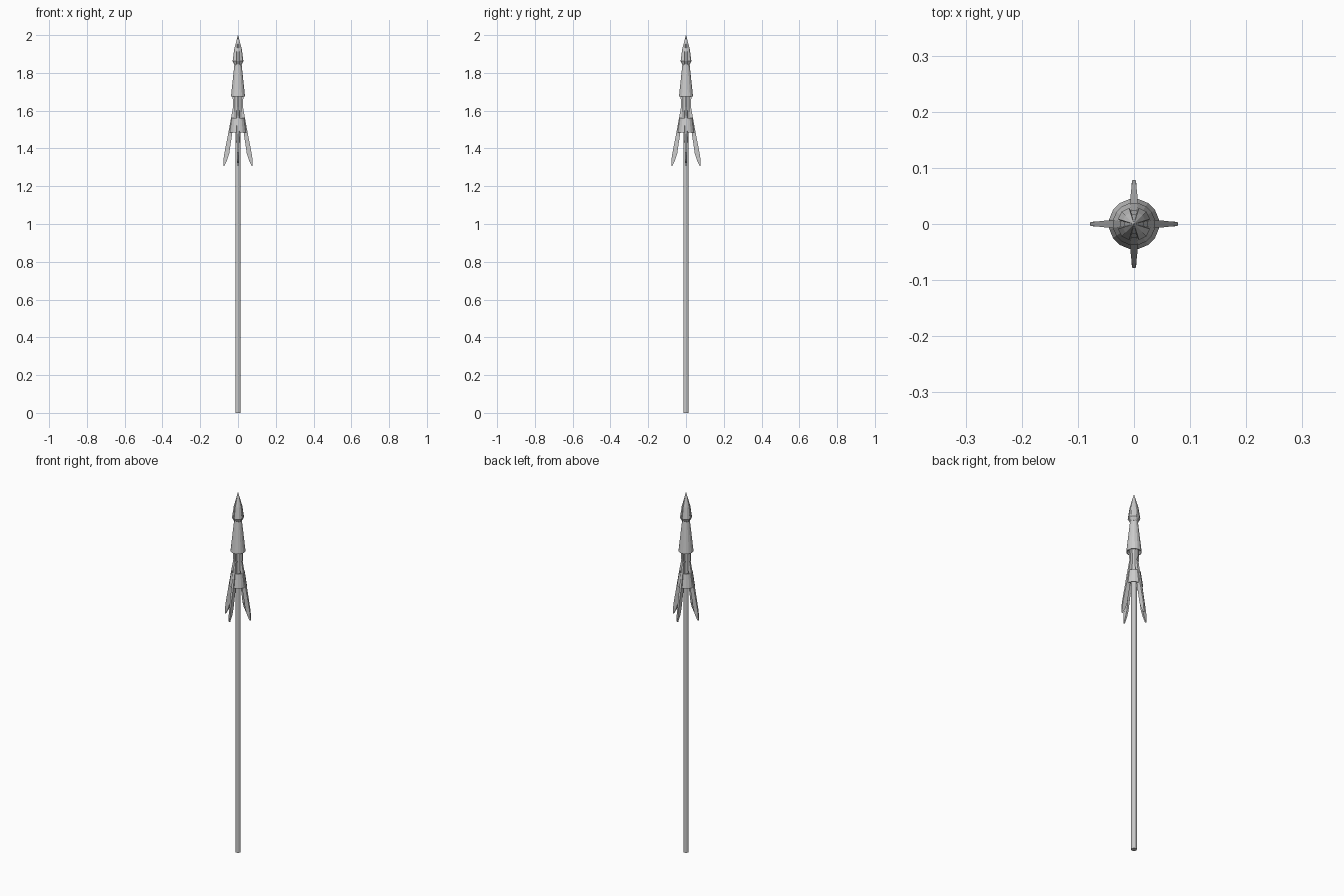
import bpy, bmesh, math

if "Cube" in bpy.data.objects:
    bpy.data.objects.remove(bpy.data.objects["Cube"])


def loft(name, rings, hollow=False):
    """Bridge a stack of equal-length point rings; cap ends, or join them if hollow."""
    bm = bmesh.new()
    loops = [[bm.verts.new(p) for p in r] for r in rings]
    pairs = list(zip(loops, loops[1:]))
    if hollow:
        pairs.append((loops[-1], loops[0]))
    n = len(loops[0])
    for a, b in pairs:
        for i in range(n):
            j = (i + 1) % n
            bm.faces.new((a[i], a[j], b[j], b[i]))
    if not hollow:
        bm.faces.new(loops[0])
        bm.faces.new(loops[-1])
    bmesh.ops.recalc_face_normals(bm, faces=bm.faces)
    mesh = bpy.data.meshes.new(name)
    bm.to_mesh(mesh)
    bm.free()
    ob = bpy.data.objects.new(name, mesh)
    bpy.context.collection.objects.link(ob)
    return ob


def ring(r, z, n=16):
    return [(r * math.cos(2 * math.pi * (i + .5) / n),
             r * math.sin(2 * math.pi * (i + .5) / n), z) for i in range(n)]


def fluted(r, z):
    """Round section with a narrow shallow groove on each of the four sides."""
    pts = []
    for k in range(4):
        for deg, f in ((-17, 1), (-14, .86), (14, .86), (17, 1), (45, 1.03)):
            a = math.radians(deg + 90 * k)
            pts.append((r * f * math.cos(a), r * f * math.sin(a), z))
    return pts


# Shaft
loft("shaft", [ring(0.014, 0, 12), ring(0.014, 1.70, 12)])

# Pointed tip with grooves
loft("tip", [fluted(0.020, 1.843), fluted(0.030, 1.862), fluted(0.021, 1.925),
             fluted(0.0006, 2.0)])

# Conical socket below the tip, recessed underneath
loft("socket", [ring(0.030, 1.69), ring(0.035, 1.674), ring(0.038, 1.674),
                ring(0.019, 1.85)])

# Flared open collar holding the barbs
loft("collar", [ring(0.034, 1.56), ring(0.045, 1.484), ring(0.040, 1.484),
                ring(0.029, 1.56)], hollow=True)

# Four swept-back barbs: (height, inner radius, outer radius, half width)
sections = [(1.69, .017, .029, .006), (1.62, .015, .026, .006), (1.56, .020, .037, .008),
            (1.484, .030, .051, .008), (1.37, .047, .073, .005), (1.34, .057, .077, .005),
            (1.307, .073, .078, .003)]
for k in range(4):
    barb = loft(f"barb_{k + 1}", [[(a, -w, z), (b, -w * .75, z), (b, w * .75, z), (a, w, z)]
                                  for z, a, b, w in sections])
    barb.rotation_euler.z = k * math.pi / 2
